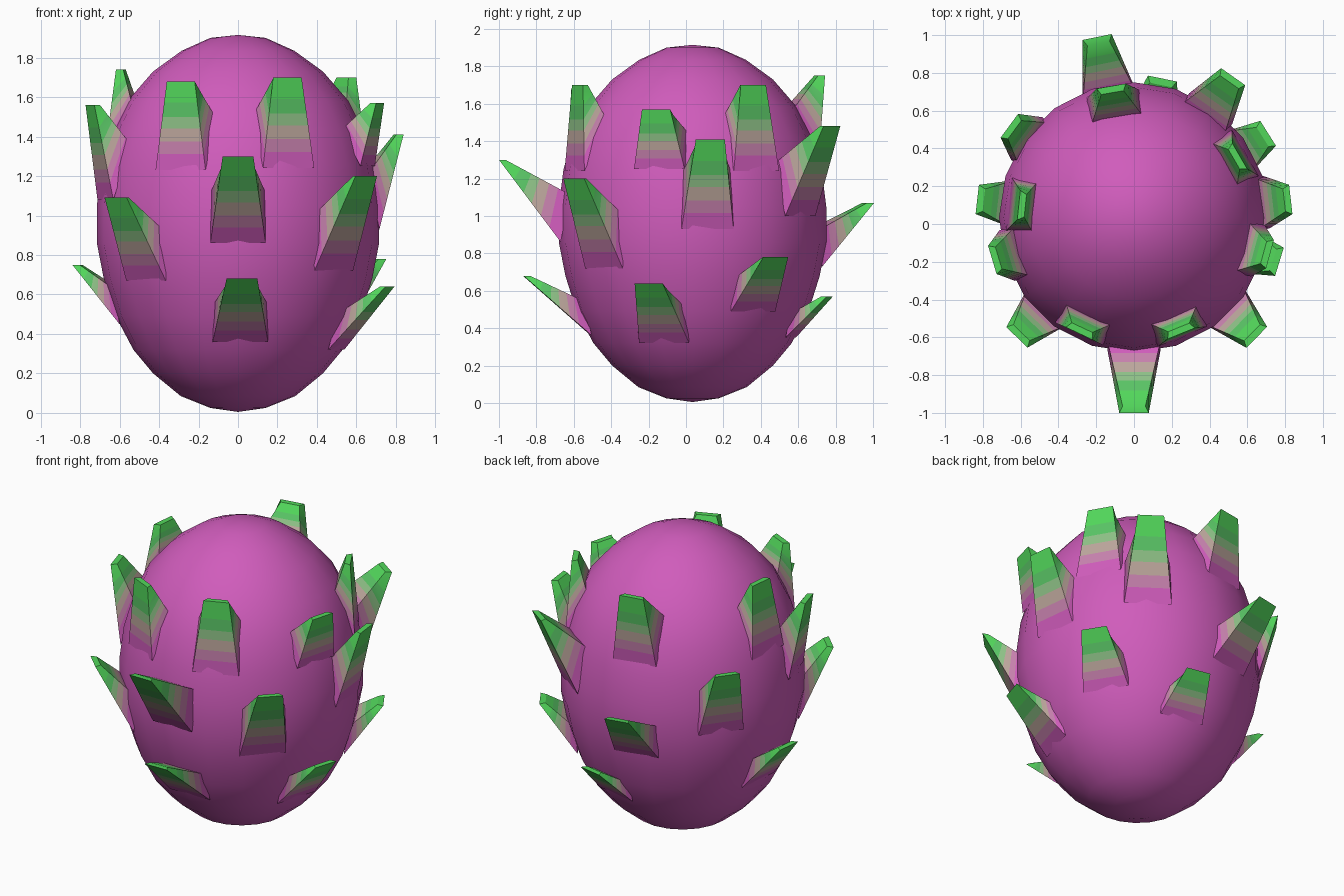
import bpy, bmesh, math
from mathutils import Vector

if "Cube" in bpy.data.objects:
    bpy.data.objects.remove(bpy.data.objects["Cube"])

CY = 0.035          # body axis offset in y


def material(name, r, g, b):
    m = bpy.data.materials.new(name)
    m.diffuse_color = (r, g, b, 1)
    m.use_nodes = True
    m.node_tree.nodes["Principled BSDF"].inputs["Base Color"].default_value = m.diffuse_color
    return m


magenta = material("magenta skin", 0.63, 0.107, 0.50)
bands = [material("bright green", 0.085, 0.68, 0.105),
         material("mid green", 0.10, 0.55, 0.13),
         material("pale green", 0.27, 0.53, 0.24),
         material("beige pink", 0.50, 0.38, 0.33),
         material("dusty pink", 0.57, 0.22, 0.42),
         magenta]
band_ends = [0.0, 0.24, 0.40, 0.53, 0.68, 0.82, 1.0]

# egg-shaped body profile (radius, z)
profile = [(0, 0.005), (0.14, 0.025), (0.29, 0.085), (0.43, 0.20), (0.53, 0.32),
           (0.62, 0.49), (0.68, 0.68), (0.715, 0.86), (0.715, 1.05), (0.69, 1.25),
           (0.64, 1.42), (0.56, 1.58), (0.43, 1.73), (0.285, 1.835), (0.14, 1.90), (0, 1.915)]


def radius_at(z):
    for (r0, z0), (r1, z1) in zip(profile, profile[1:]):
        if z0 <= z <= z1:
            return r0 + (r1 - r0) * (z - z0) / (z1 - z0)
    return 0.1


def finish(bm, name, mats, angle):
    bmesh.ops.recalc_face_normals(bm, faces=bm.faces)
    me = bpy.data.meshes.new(name)
    bm.to_mesh(me)
    bm.free()
    ob = bpy.data.objects.new(name, me)
    bpy.context.collection.objects.link(ob)
    for m in mats:
        me.materials.append(m)
    bpy.ops.object.select_all(action='DESELECT')
    ob.select_set(True)
    bpy.context.view_layer.objects.active = ob
    bpy.ops.object.shade_smooth_by_angle(angle=math.radians(angle))
    return ob


# fruit body: lathe of the profile
SEG = 20
bm = bmesh.new()
vs = [bm.verts.new((r, 0, z)) for r, z in profile]
es = [bm.edges.new(p) for p in zip(vs, vs[1:])]
bmesh.ops.spin(bm, geom=vs + es, cent=(0, 0, 0), axis=(0, 0, 1), angle=2 * math.pi, steps=SEG)
bmesh.ops.remove_doubles(bm, verts=bm.verts, dist=0.001)
bmesh.ops.translate(bm, verts=bm.verts, vec=(0, CY, 0))
finish(bm, "fruit_body", [magenta], 60)

# scales: tip x, y, z and how far the foot lies below the tip
scales = [
    (0.0, -1.0, 1.30, 0.44), (0.02, -0.87, 0.68, 0.32),
    (-0.29, -0.58, 1.68, 0.45), (0.25, -0.58, 1.70, 0.46),
    (-0.62, -0.60, 1.09, 0.42), (0.65, -0.60, 1.20, 0.48),
    (0.77, -0.20, 0.64, 0.32), (-0.83, 0.13, 0.75, 0.30),
    (-0.75, -0.19, 1.56, 0.48), (-0.61, 0.10, 1.74, 0.44),
    (-0.66, 0.52, 1.31, 0.42), (0.56, 0.36, 1.70, 0.46),
    (0.72, -0.16, 1.57, 0.32), (0.83, 0.13, 1.41, 0.48),
    (0.71, 0.48, 0.78, 0.29), (-0.195, 0.99, 1.07, 0.34),
    (0.525, 0.78, 1.48, 0.48), (-0.12, 0.73, 1.75, 0.44),
    (0.15, 0.77, 0.57, 0.22),
]


def scale(i, x, y, z, drop):
    out = Vector((x, y - CY, 0)).normalized()
    side = Vector((-out.y, out.x, 0))
    up = Vector((0, 0, 1))
    axis = Vector((0, CY, 0))
    tip = Vector((x, y, z))
    z_low, z_high = z - drop, z - drop * 0.42
    low = axis + out * (radius_at(z_low) - 0.01) + up * z_low
    high = axis + out * (radius_at(z_high) - 0.05) + up * z_high
    # corners at tip and foot: outer pair, inner pair
    tip_in = tip - out * 0.035
    tips = [tip - side * 0.078, tip + side * 0.078, tip_in + side * 0.06, tip_in - side * 0.06]
    feet = [low - side * 0.14, low + side * 0.14, high + side * 0.14, high - side * 0.14]
    bm = bmesh.new()
    rings = [[bm.verts.new(a.lerp(b, t)) for a, b in zip(tips, feet)] for t in band_ends]
    bm.faces.new(rings[0])
    for k in range(len(bands)):
        for j in range(4):
            n = (j + 1) % 4
            f = bm.faces.new((rings[k][j], rings[k][n], rings[k + 1][n], rings[k + 1][j]))
            f.material_index = k
    f = bm.faces.new(rings[-1])
    f.material_index = len(bands) - 1
    finish(bm, f"scale_{i:02d}", bands, 30)


for i, s in enumerate(scales):
    scale(i + 1, *s)
